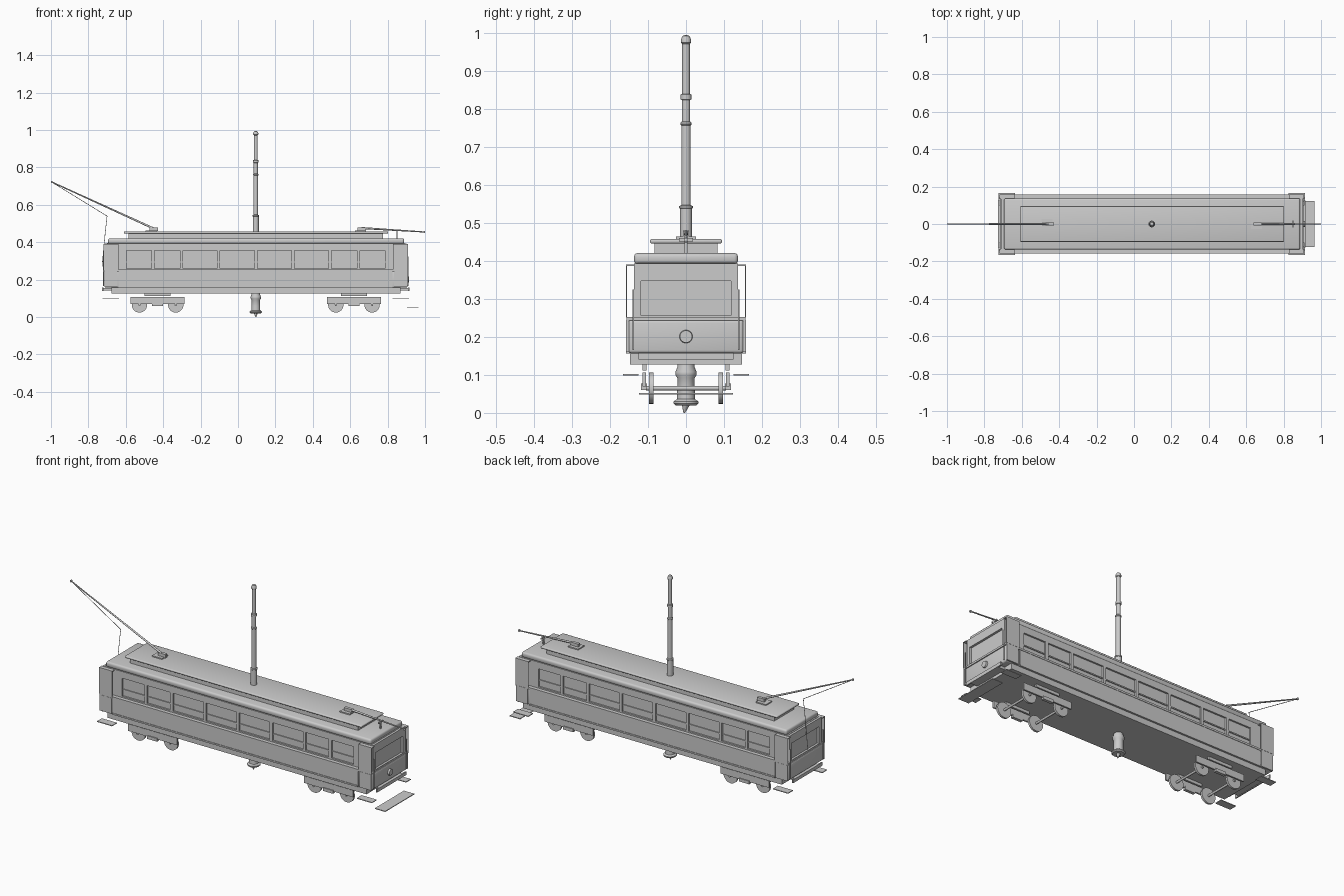
import bpy, bmesh, math
from mathutils import Vector

CX = 0.095                      # middle of the car along x
grey = bpy.data.materials.new("light_grey")
grey.diffuse_color = (0.6, 0.6, 0.6, 1)


def finish(name, bm, smooth=False):
    bmesh.ops.recalc_face_normals(bm, faces=bm.faces)
    me = bpy.data.meshes.new(name)
    bm.to_mesh(me)
    bm.free()
    me.materials.append(grey)
    ob = bpy.data.objects.new(name, me)
    bpy.context.collection.objects.link(ob)
    if smooth:
        bpy.ops.object.select_all(action='DESELECT')
        ob.select_set(True)
        bpy.context.view_layer.objects.active = ob
        bpy.ops.object.shade_smooth_by_angle(angle=math.radians(35))
    return ob


def box(name, x, y, z, bevel=0, segs=3):
    bm = bmesh.new()
    bmesh.ops.create_cube(bm, size=1)
    for v in bm.verts:
        v.co = [a[0] + (c + 0.5) * (a[1] - a[0]) for a, c in zip((x, y, z), v.co)]
    if bevel:
        bmesh.ops.bevel(bm, geom=bm.edges[:], offset=bevel, segments=segs,
                        profile=0.5, affect='EDGES')
    return finish(name, bm, bevel > 0)


def pair(name, x, y, z, bevel=0):
    """Box on both sides of the car."""
    box(name + "_right", x, (-y[1], -y[0]), z, bevel)
    box(name + "_left", x, y, z, bevel)


def rod(name, a, b, r, r2=None, n=12):
    a, b = Vector(a), Vector(b)
    bm = bmesh.new()
    bmesh.ops.create_cone(bm, cap_ends=True, segments=n, radius1=r,
                          radius2=r if r2 is None else r2, depth=(b - a).length)
    q = (b - a).to_track_quat('Z', 'Y')
    for v in bm.verts:
        v.co = q @ v.co + (a + b) / 2
    return finish(name, bm, True)


def lathe(name, profile, x, n=24):
    bm = bmesh.new()
    vs = [bm.verts.new((r, 0, z)) for r, z in profile]
    es = [bm.edges.new(p) for p in zip(vs, vs[1:])]
    bmesh.ops.spin(bm, geom=vs + es, cent=(0, 0, 0), axis=(0, 0, 1),
                   angle=2 * math.pi, steps=n)
    bmesh.ops.remove_doubles(bm, verts=bm.verts, dist=1e-5)
    bmesh.ops.translate(bm, verts=bm.verts, vec=(x, 0, 0))
    return finish(name, bm, True)


# floor and lower body
box("underframe", (-0.675, 0.87), (-0.148, 0.148), (0.127, 0.157))
box("lower_body", (-0.64, 0.825), (-0.155, 0.155), (0.157, 0.245))
for s, n in ((-1, "rear"), (1, "front")):
    xs = sorted((CX + s * 0.725, CX + s * 0.81))
    box(n + "_lower_end", xs, (-0.152, 0.152), (0.157, 0.245), 0.008)
box("belt_rail", (CX - 0.812, CX + 0.812), (-0.157, 0.157), (0.243, 0.253))
pair("sill_strip", (-0.64, 0.825), (0.155, 0.158), (0.157, 0.165))

# upper body: glazed core with raised window frames
box("window_glass", (CX - 0.795, CX + 0.795), (-0.128, 0.128), (0.25, 0.395))
Y = (0.126, 0.137)
pair("window_head", (CX - 0.803, CX + 0.803), Y, (0.357, 0.393))
pair("window_sill", (CX - 0.803, CX + 0.803), Y, (0.25, 0.26))
pair("window_sash_bar", (CX - 0.69, CX + 0.69), (0.126, 0.133), (0.291, 0.297))
for i, dx in enumerate((-0.55, -0.396, -0.198, 0, 0.198, 0.396, 0.55)):
    pair("window_post_%d" % i, (CX + dx - 0.008, CX + dx + 0.008), Y, (0.255, 0.36))
for s, n in ((-1, "rear"), (1, "front")):
    def span(a, b):
        return sorted((CX + s * a, CX + s * b))
    pair(n + "_corner_wall", span(0.69, 0.803), Y, (0.255, 0.36))
    # end wall around the big end window
    box(n + "_window_head", span(0.79, 0.807), (-0.137, 0.137), (0.348, 0.393))
    box(n + "_window_sill", span(0.79, 0.807), (-0.137, 0.137), (0.25, 0.257))
    pair(n + "_window_jamb", span(0.79, 0.807), (0.118, 0.137), (0.25, 0.35))
    # doors, standing just outside the wall, with their pillars
    pair(n + "_door", span(0.735, 0.813), (0.155, 0.158), (0.25, 0.39))
    pair(n + "_door_top", span(0.735, 0.813), (0.135, 0.158), (0.387, 0.391))
    pair(n + "_lower_door", span(0.74, 0.81), (0.15, 0.158), (0.16, 0.245))
    pair(n + "_grab_rail", span(0.812, 0.816), (0.137, 0.141), (0.165, 0.325))
    # bumper, side steps
    box(n + "_bumper", span(0.815, 0.822), (-0.125, 0.125), (0.14, 0.158))
    box(n + "_bumper_mount", span(0.76, 0.817), (-0.10, 0.10), (0.142, 0.156))
    pair(n + "_step", span(0.73, 0.82), (0.125, 0.166), (0.098, 0.102))

# headlight and fender plate at the front end only
rod("headlight", (0.9, 0, 0.201), (0.914, 0, 0.201), 0.018, 0.016, 24)
box("fender_plate", (0.903, 0.965), (-0.124, 0.124), (0.048, 0.052))

# roof
box("roof", (-0.695, 0.888), (-0.137, 0.137), (0.392, 0.421), 0.01)
box("clerestory", (-0.585, 0.775), (-0.083, 0.083), (0.415, 0.448))
box("roof_deck", (-0.61, 0.803), (-0.095, 0.095), (0.446, 0.458), 0.005)

# trucks with wheels
for t, s in (("rear", -1), ("front", 1)):
    c = CX + s * 0.525
    pair(t + "_truck_frame", (c - 0.145, c + 0.145), (0.106, 0.114), (0.07, 0.107))
    pair(t + "_truck_spring", (c - 0.03, c + 0.03), (0.103, 0.119), (0.06, 0.077))
    pair(t + "_truck_hanger", (c - 0.07, c + 0.07), (0.104, 0.114), (0.112, 0.13))
    for i, dx in enumerate((-0.097, 0.097)):
        rod("%s_axle_%d" % (t, i), (c + dx, -0.106, 0.065), (c + dx, 0.106, 0.065), 0.006)
        for sy in (-1, 1):
            rod("%s_wheel_%d_%d" % (t, i, sy), (c + dx, sy * 0.086, 0.065),
                (c + dx, sy * 0.097, 0.065), 0.041, n=32)

# central pole running through the car
lathe("pole_foot", [(0, 0.02), (0.028, 0.02), (0.033, 0.025), (0.033, 0.03), (0.024, 0.036),
                    (0.023, 0.06), (0.023, 0.092), (0.028, 0.1), (0.028, 0.108),
                    (0.022, 0.122), (0.022, 0.135), (0, 0.135)], CX)
rod("pole_screw", (CX, -0.005, 0.0), (CX, 0, 0.025), 0.002, 0.012)
lathe("centre_pole", [(0, 0.44), (0.016, 0.44), (0.016, 0.538), (0.018, 0.54), (0.018, 0.545),
                      (0.0125, 0.547), (0.0125, 0.757), (0.015, 0.76), (0.015, 0.764),
                      (0.011, 0.768), (0.011, 0.824), (0.0145, 0.826), (0.0145, 0.838),
                      (0.0105, 0.84), (0.0105, 0.972), (0.0135, 0.975), (0.0135, 0.983),
                      (0.009, 0.993), (0, 0.996)], CX)

# trolley poles, bases, hook and rope
for n, s, base, tip in (("rear", -1, (-0.45, 0, 0.473), (-0.995, 0, 0.722)),
                        ("front", 1, (0.66, 0, 0.476), (0.995, 0, 0.455))):
    c = CX + s * 0.56
    box(n + "_trolley_base", (c - 0.03, c + 0.03), (-0.026, 0.026), (0.456, 0.464))
    box(n + "_trolley_pivot", (base[0] - 0.022, base[0] + 0.022), (-0.008, 0.008), (0.46, 0.48))
    rod(n + "_trolley_pole", base, tip, 0.0055, 0.003)
    rod(n + "_trolley_wheel", (tip[0], -0.004, tip[2]), (tip[0], 0.004, tip[2]), 0.006)
box("pole_hook", (0.847, 0.854), (-0.018, 0.018), (0.452, 0.46))
box("pole_hook_post", (0.847, 0.854), (-0.004, 0.004), (0.415, 0.46))
rope = [(-0.985, 0, 0.715), (-0.70, 0, 0.54), (-0.71, 0, 0.45), (-0.727, 0, 0.27)]
for i, (a, b) in enumerate(zip(rope, rope[1:])):
    rod("trolley_rope_%d" % i, a, b, 0.0015, n=6)
